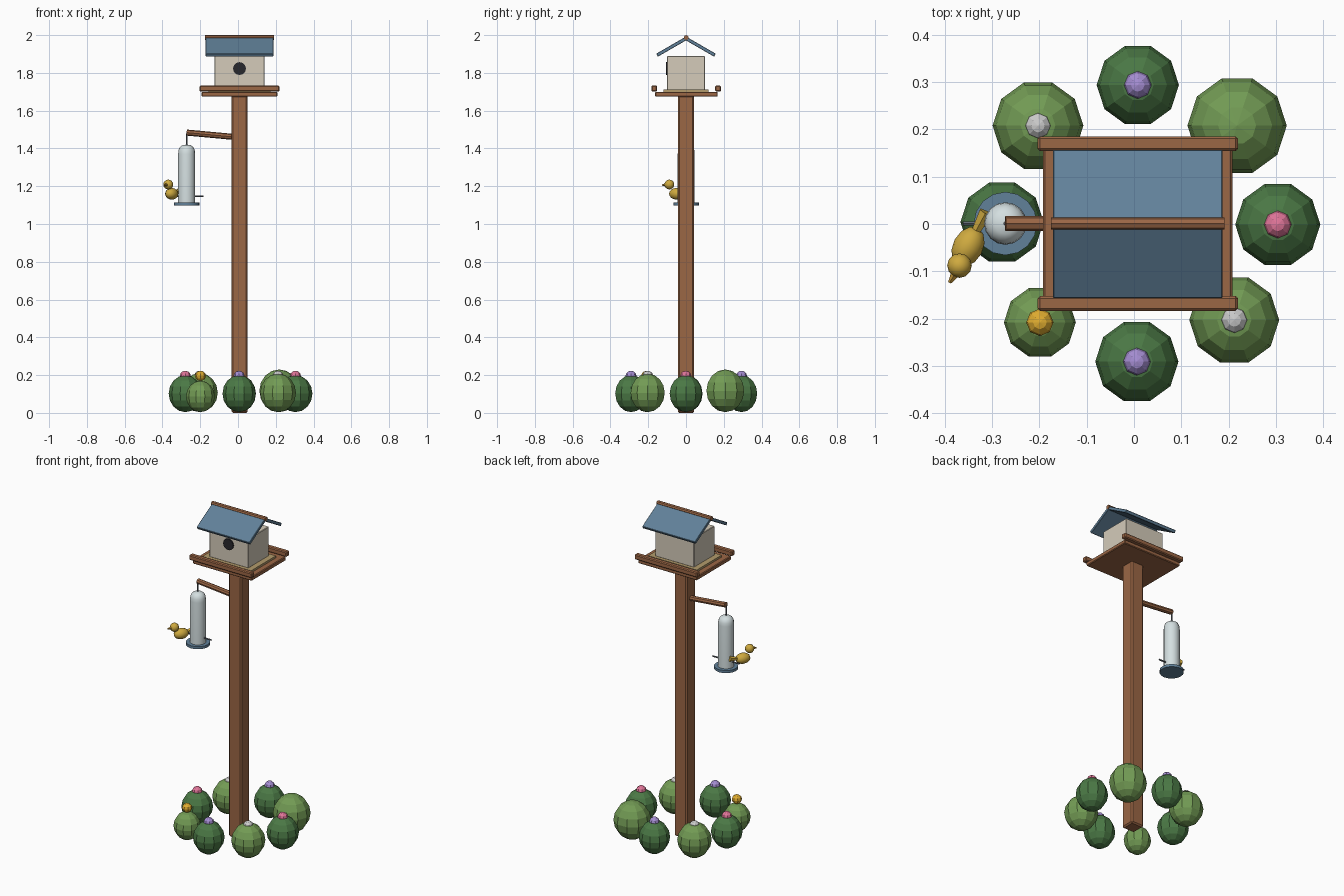
import bpy, math
from mathutils import Vector, Matrix

if "Cube" in bpy.data.objects:
    bpy.data.objects.remove(bpy.data.objects["Cube"])

CX = 0.008  # centre line of the post


def material(name, rgb):
    m = bpy.data.materials.new(name)
    m.diffuse_color = (*rgb, 1)
    m.use_nodes = True
    m.node_tree.nodes["Principled BSDF"].inputs["Base Color"].default_value = m.diffuse_color
    return m


WOOD = material("wood", (0.33, 0.135, 0.06))
BLUE = material("slate_blue", (0.12, 0.22, 0.32))
CREAM = material("cream", (0.66, 0.60, 0.49))
SEED = material("seed", (0.45, 0.33, 0.15))
BLACK = material("dark", (0.02, 0.02, 0.025))
CLEAR = material("pale_tube", (0.66, 0.74, 0.75))
METAL = material("metal", (0.12, 0.14, 0.17))
GOLD = material("gold", (0.62, 0.40, 0.05))
BEAK = material("beak", (0.50, 0.28, 0.04))
DARK_GREEN = material("dark_green", (0.07, 0.19, 0.06))
LIGHT_GREEN = material("light_green", (0.17, 0.33, 0.09))
PINK = material("pink", (0.75, 0.18, 0.32))
PURPLE = material("purple", (0.38, 0.27, 0.65))
WHITE = material("white", (0.55, 0.55, 0.55))
YELLOW = material("yellow", (0.75, 0.42, 0.03))


def finish(name, mat, smooth=False):
    ob = bpy.context.object
    ob.name = name
    ob.data.materials.append(mat)
    if smooth:
        bpy.ops.object.shade_smooth_by_angle(angle=math.radians(40))
    return ob


def box(name, loc, size, mat, bevel=0.0, tilt=0.0):
    bpy.ops.mesh.primitive_cube_add(size=1, location=loc)
    ob = finish(name, mat)
    ob.data.transform(Matrix.Diagonal((*size, 1)))
    ob.rotation_euler.x = tilt
    if bevel:
        b = ob.modifiers.new("bevel", 'BEVEL')
        b.width, b.segments = bevel, 1
    return ob


def rod(name, a, b, r, mat, sides=8, r2=None):
    a, b = Vector(a), Vector(b)
    bpy.ops.mesh.primitive_cone_add(vertices=sides, radius1=r, radius2=r if r2 is None else r2,
                                    depth=(b - a).length, location=(a + b) / 2)
    ob = finish(name, mat, smooth=sides > 8)
    ob.rotation_euler = (b - a).to_track_quat('Z', 'Y').to_euler()
    return ob


def ball(name, loc, radii, mat, segs=8, rings=6, turn=0.0, smooth=False):
    bpy.ops.mesh.primitive_uv_sphere_add(segments=segs, ring_count=rings, radius=1, location=loc)
    ob = finish(name, mat, smooth)
    ob.data.transform(Matrix.Diagonal((*radii, 1)) @ Matrix.Rotation(turn, 4, 'Z'))
    return ob


def lathe(name, loc, profile, mat, sides=16):
    verts, faces = [], []
    for r, z in profile:
        for i in range(sides):
            t = math.tau * i / sides
            verts.append((r * math.cos(t), r * math.sin(t), z))
    for k in range(len(profile) - 1):
        for i in range(sides):
            j = (i + 1) % sides
            faces.append((k * sides + i, k * sides + j, (k + 1) * sides + j, (k + 1) * sides + i))
    faces.append(tuple(reversed(range(sides))))
    faces.append(tuple(range((len(profile) - 1) * sides, len(profile) * sides)))
    me = bpy.data.meshes.new(name)
    me.from_pydata(verts, [], faces)
    ob = bpy.data.objects.new(name, me)
    bpy.context.collection.objects.link(ob)
    ob.location = loc
    bpy.ops.object.select_all(action='DESELECT')
    bpy.context.view_layer.objects.active = ob
    ob.select_set(True)
    return finish(name, mat, True)


# Post and tray
box("post", (CX, 0, 0.84), (0.086, 0.086, 1.68), WOOD, 0.008)
box("tray_floor", (CX, 0.002, 1.687), (0.40, 0.332, 0.025), WOOD, 0.004)
box("seed_bed", (CX, 0, 1.705), (0.33, 0.24, 0.014), SEED)
for name, y in (("front_rail", -0.168), ("back_rail", 0.170)):
    box(name, (CX, y, 1.717), (0.424, 0.031, 0.031), WOOD, 0.005)

# House with entrance
box("house_body", (CX, 0, 1.80), (0.264, 0.20, 0.18), CREAM, 0.003)
rod("entrance_hole", (CX, -0.09, 1.823), (CX, -0.107, 1.823), 0.034, BLACK, 16)

# Gabled roof
for name, s in (("front_roof", -1), ("back_roof", 1)):
    box(name, (CX, s * 0.0765, 1.938), (0.358, 0.177, 0.018), BLUE, 0.002, tilt=-s * math.radians(30))
rod("ridge_pole", (CX - 0.183, 0.001, 1.987), (CX + 0.183, 0.001, 1.987), 0.013, WOOD)

# Bracket arm and hanging feeder
FX = -0.272
rod("bracket_arm", (0.0, 0.001, 1.459), (FX, 0.001, 1.484), 0.016, WOOD)
rod("hanger_wire", (FX, 0.001, 1.41), (FX, 0.001, 1.48), 0.004, METAL, 6)
lathe("feeder_tube", (FX, 0.001, 0), [(0.045, 1.105), (0.045, 1.37), (0.043, 1.39),
                                      (0.036, 1.407), (0.022, 1.417), (0.004, 1.42)], CLEAR)
rod("feeder_dish", (FX, 0.001, 1.097), (FX, 0.001, 1.113), 0.067, BLUE, 16)
rod("perch", (-0.362, 0.001, 1.147), (-0.182, 0.001, 1.147), 0.005, METAL, 6)

# Bird
body = ball("bird_body", (-0.351, -0.048, 1.16), (0.045, 0.032, 0.031), GOLD, 12, 8, smooth=True)
body.rotation_euler = (0, 0, math.radians(62))
ball("bird_head", (-0.369, -0.088, 1.209), (0.026, 0.026, 0.026), GOLD, 12, 8, smooth=True)
rod("bird_beak", (-0.377, -0.103, 1.208), (-0.390, -0.124, 1.206), 0.011, BEAK, 6, 0.004)
rod("bird_tail", (-0.336, -0.018, 1.164), (-0.313, 0.025, 1.174), 0.010, GOLD, 6, 0.016)

# Ring of bushes: x, y, radius, half height, leaf colour, flower colour
bushes = [
    (0.008, 0.294, 0.087, 0.098, DARK_GREEN, PURPLE),
    (0.218, 0.208, 0.105, 0.113, LIGHT_GREEN, None),
    (0.304, -0.001, 0.090, 0.098, DARK_GREEN, PINK),
    (0.212, -0.203, 0.095, 0.102, LIGHT_GREEN, WHITE),
    (0.006, -0.291, 0.088, 0.098, DARK_GREEN, PURPLE),
    (-0.199, -0.208, 0.076, 0.083, LIGHT_GREEN, YELLOW),
    (-0.279, 0.004, 0.088, 0.098, DARK_GREEN, PINK),
    (-0.203, 0.208, 0.096, 0.103, LIGHT_GREEN, WHITE),
]
for i, (x, y, r, h, leaf, petal) in enumerate(bushes, 1):
    ball(f"bush_{i}", (x, y, h + 0.004), (r, r, h), leaf, 10, 8, turn=math.radians(18))
    if petal:
        ball(f"flower_{i}", (x, y, 0.196), (0.029, 0.029, 0.027), petal)
